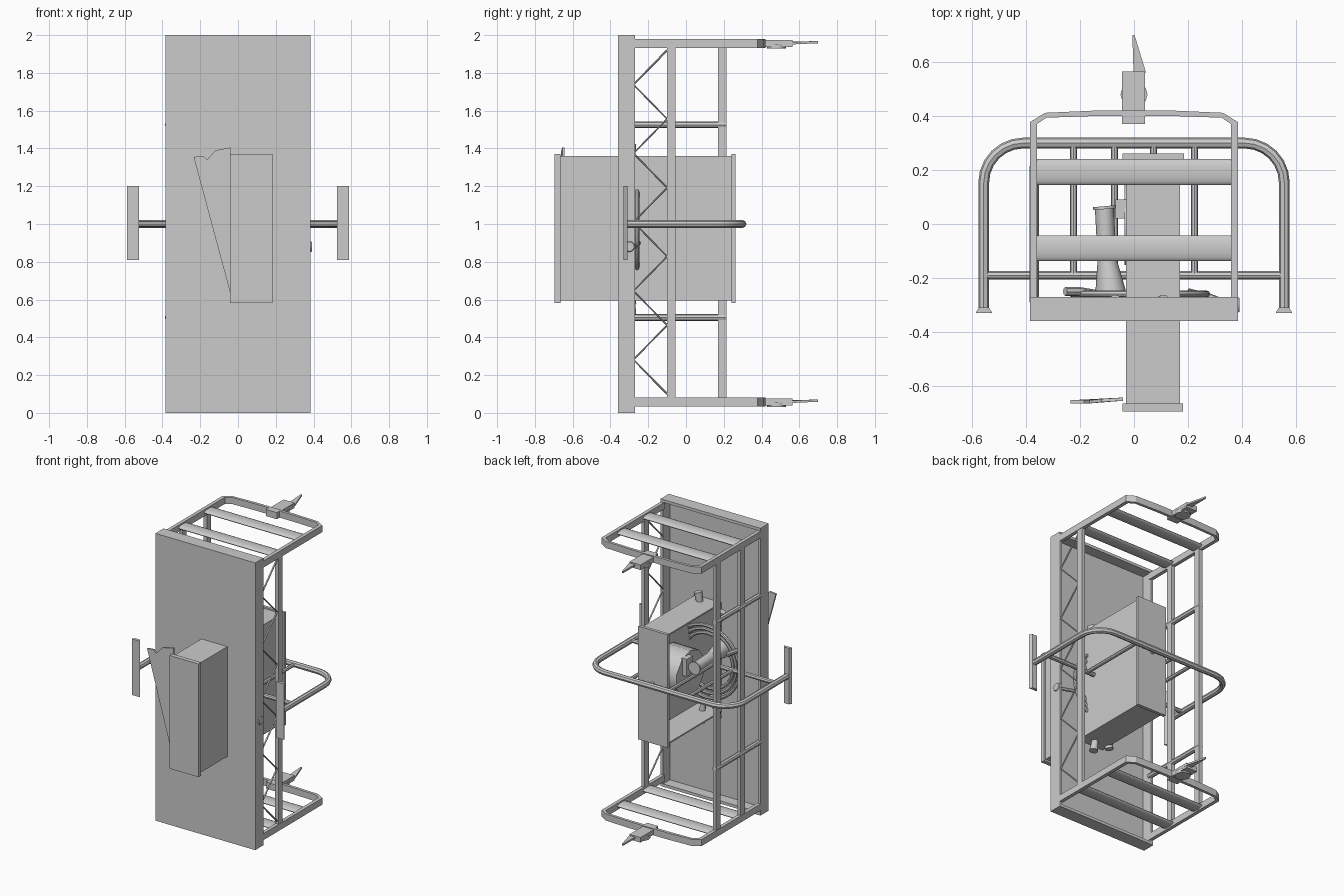
import bpy, bmesh, math
from mathutils import Vector, Matrix

if "Cube" in bpy.data.objects:
    bpy.data.objects.remove(bpy.data.objects["Cube"])


def add_mesh(name, bm, smooth=False):
    bmesh.ops.recalc_face_normals(bm, faces=bm.faces)
    me = bpy.data.meshes.new(name)
    bm.to_mesh(me)
    bm.free()
    ob = bpy.data.objects.new(name, me)
    bpy.context.collection.objects.link(ob)
    if smooth:
        bpy.ops.object.select_all(action='DESELECT')
        ob.select_set(True)
        bpy.context.view_layer.objects.active = ob
        bpy.ops.object.shade_smooth_by_angle(angle=math.radians(40))
    return ob


def box(name, x0, x1, y0, y1, z0, z1):
    bm = bmesh.new()
    size = Matrix.Diagonal((x1 - x0, y1 - y0, z1 - z0, 1))
    mid = Matrix.Translation(((x0 + x1) / 2, (y0 + y1) / 2, (z0 + z1) / 2))
    bmesh.ops.create_cube(bm, size=1, matrix=mid @ size)
    return add_mesh(name, bm)


def prism(name, points, offset):
    bm = bmesh.new()
    face = bm.faces.new([bm.verts.new(p) for p in points])
    ext = bmesh.ops.extrude_face_region(bm, geom=[face])
    bmesh.ops.translate(bm, vec=offset, verts=[v for v in ext['geom'] if isinstance(v, bmesh.types.BMVert)])
    return add_mesh(name, bm)


def cone(name, a, b, r1, r2, sides=12, squash=1):
    a, b = Vector(a), Vector(b)
    d = b - a
    bm = bmesh.new()
    m = Matrix.Translation((a + b) / 2) @ d.to_track_quat('Z', 'Y').to_matrix().to_4x4()
    bmesh.ops.create_cone(bm, cap_ends=True, segments=sides, radius1=r1, radius2=r2, depth=d.length, matrix=m)
    if squash != 1:
        for v in bm.verts:
            v.co.z = a.z + (v.co.z - a.z) * squash
    return add_mesh(name, bm, True)


def tube(name, points, r, cyclic=False):
    cu = bpy.data.curves.new(name, 'CURVE')
    cu.dimensions = '3D'
    cu.bevel_depth, cu.bevel_resolution, cu.use_fill_caps = r, 2, True
    sp = cu.splines.new('POLY')
    sp.points.add(len(points) - 1)
    for p, co in zip(sp.points, points):
        p.co = (*co, 1)
    sp.use_cyclic_u = cyclic
    tmp = bpy.data.objects.new(name + "_path", cu)
    bpy.context.collection.objects.link(tmp)
    bpy.context.view_layer.update()
    me = bpy.data.meshes.new_from_object(tmp.evaluated_get(bpy.context.evaluated_depsgraph_get()))
    bpy.data.objects.remove(tmp)
    bm = bmesh.new()
    bm.from_mesh(me)
    return add_mesh(name, bm, True)


# Front panel: a shallow tray open at the back, with a slot for the housing
W, F, B = 0.385, -0.36, -0.27
box("panel_left", -W, -0.03, F, F + 0.015, 0, 2)
box("panel_right", 0.17, W, F, F + 0.015, 0, 2)
box("panel_upper", -0.03, 0.17, F, F + 0.015, 1.36, 2)
box("panel_lower", -0.03, 0.17, F, F + 0.015, 0, 0.595)
box("panel_rim_left", -W, -W + 0.02, F, B, 0, 2)
box("panel_rim_right", W - 0.02, W, F, B, 0, 2)
box("panel_rim_bottom", -W, W, F, B, 0, 0.02)
box("panel_rim_top", -W, W, F, B, 1.98, 2)

# Housing running through the panel, open on its left side at the back
box("housing_right_wall", 0.16, 0.17, -0.67, 0.25, 0.595, 1.36)
box("housing_roof", -0.03, 0.17, -0.67, 0.25, 1.35, 1.36)
box("housing_floor", -0.03, 0.17, -0.67, 0.25, 0.595, 0.605)
box("housing_front_cap", -0.042, 0.182, -0.695, -0.665, 0.582, 1.37)
box("housing_back_cap", -0.042, 0.185, 0.24, 0.262, 0.582, 1.37)
prism("housing_torn_wall", [(-0.03, -0.66, 0.6), (-0.03, -0.36, 0.6), (-0.03, -0.36, 1.36), (-0.03, -0.47, 1.36)],
      (0.01, 0, 0))
prism("peeled_flap", [(-0.04, -0.655, 0.63), (-0.04, -0.655, 1.405), (-0.12, -0.66, 1.39), (-0.165, -0.665, 1.34),
                      (-0.185, -0.665, 1.36), (-0.235, -0.665, 1.355)], (0, 0.012, 0))

# Top and bottom carrying frames with slats and a tapered hook
half = [(0.385, -0.28), (0.385, 0.378), (0.33, 0.412), (0.15, 0.42)]
inner = [(0.36, -0.28), (0.36, 0.37), (0.325, 0.394), (0.15, 0.4)]


def full(pts):
    return pts + [(-x, y) for x, y in reversed(pts)]


for label, z in (("bottom", 0.035), ("top", 1.933)):
    bm = bmesh.new()
    rows = [[bm.verts.new((x, y, zz)) for x, y in full(p)]
            for p, zz in ((half, z), (half, z + 0.046), (inner, z + 0.046), (inner, z))]
    for j in range(4):
        a, b = rows[j], rows[(j + 1) % 4]
        for i in range(7):
            bm.faces.new((a[i], a[i + 1], b[i + 1], b[i]))
    for i in (0, -1):
        bm.faces.new([r[i] for r in rows])
    add_mesh(label + "_frame", bm)
    for n, y in (("front", -0.09), ("back", 0.192)):
        cone(f"{label}_{n}_slat", (-0.36, y, z + 0.023), (0.36, y, z + 0.023), 0.048, 0.048, 16, 0.3)
    box(label + "_hook_mount", -0.045, 0.04, 0.37, 0.415, z, z + 0.046)
    box(label + "_hook_block", -0.045, 0.04, 0.41, 0.565, z + 0.005, z + 0.04)
    prism(label + "_hook_blade", [(0.0, 0.5, z + 0.018), (0.04, 0.5, z + 0.018), (0.042, 0.57, z + 0.018),
                                  (0.002, 0.7, z + 0.024), (-0.006, 0.7, z + 0.024)], (0, 0, 0.012))
    cone(label + "_hook_bolt", (0, 0.48, z - 0.005), (0, 0.48, z + 0.02), 0.05, 0.05, 12)

# Upright posts: two on the left, one on the right
for name, x, y in (("left_back_post", -0.37, 0.192), ("left_front_post", -0.37, -0.078),
                   ("right_post", 0.37, -0.078)):
    box(name, x - 0.013, x + 0.013, y - 0.023, y + 0.023, 0.06, 1.95)
for n, z in (("lower", 0.505), ("upper", 1.525)):
    tube(n + "_side_tube", [(-0.37, -0.29, z), (-0.37, 0.215, z)], 0.018)

# Zigzag lattice on the right
tube("right_lattice", [(0.37, -0.1 if i % 2 == 0 else -0.278, 0.1 + 0.182 * i) for i in range(11)], 0.006)

# Tubular bumper with cross tube, struts and end pads
arc = [(0.41 + 0.147 * math.cos(t * math.pi / 12), 0.153 + 0.147 * math.sin(t * math.pi / 12), 1.0)
       for t in range(7)]
right = [(0.557, -0.32, 1.0)] + arc
tube("bumper", right + [(-x, y, z) for x, y, z in reversed(right)], 0.02)
tube("bumper_cross_tube", [(-0.55, -0.19, 1.0), (0.55, -0.19, 1.0)], 0.015)
for i, x in enumerate((-0.225, -0.073, 0.073, 0.225)):
    tube(f"bumper_strut_{i + 1}", [(x, -0.19, 1.0), (x, 0.3, 1.0)], 0.013)
for side, s in (("left", -1), ("right", 1)):
    prism(side + "_bumper_pad", [(s * 0.525, -0.33, 0.81), (s * 0.587, -0.33, 0.81), (s * 0.575, -0.31, 0.81),
                                 (s * 0.537, -0.31, 0.81)], (0, 0, 0.39))

# Mechanism: coiled hose behind the panel, drum in the housing, horn and nozzles
for i, r in enumerate((0.19, 0.22, 0.25)):
    tube(f"hose_ring_{i + 1}", [(0.02 + r * math.cos(t * math.pi / 16), -0.275 + 0.008 * i,
                                 0.97 + r * math.sin(t * math.pi / 16)) for t in range(32)], 0.012, True)
tube("hose_end_right", [(0.2, -0.25, 0.9), (0.28, -0.27, 0.88), (0.36, -0.3, 0.88)], 0.012)
cone("hose_knob", (0.375, -0.3, 0.88), (0.391, -0.3, 0.88), 0.035, 0.025)
tube("hose_end_left", [(-0.14, -0.26, 1.06), (-0.2, -0.25, 1.1), (-0.255, -0.25, 1.13)], 0.016)
cone("drum", (-0.035, 0.0, 1.0), (0.15, 0.0, 1.0), 0.16, 0.16, 10)
cone("horn_base", (-0.085, -0.27, 1.08), (-0.1, -0.13, 1.08), 0.06, 0.035)
cone("horn_neck", (-0.1, -0.13, 1.08), (-0.11, 0.06, 1.08), 0.035, 0.035)
cone("horn_lip", (-0.108, 0.055, 1.08), (-0.109, 0.066, 1.08), 0.043, 0.043)
box("horn_bracket", -0.068, -0.03, 0.02, 0.09, 1.02, 1.14)
for i, (x, z) in enumerate(((-0.07, 1.33), (0.11, 1.42), (-0.04, 0.58), (0.09, 0.52))):
    d = Vector((x - 0.02, 0, z - 0.97)).normalized()
    p = Vector((x, -0.29, z))
    cone(f"nozzle_{i + 1}", p - d * 0.14, p, 0.016, 0.028, 10)
